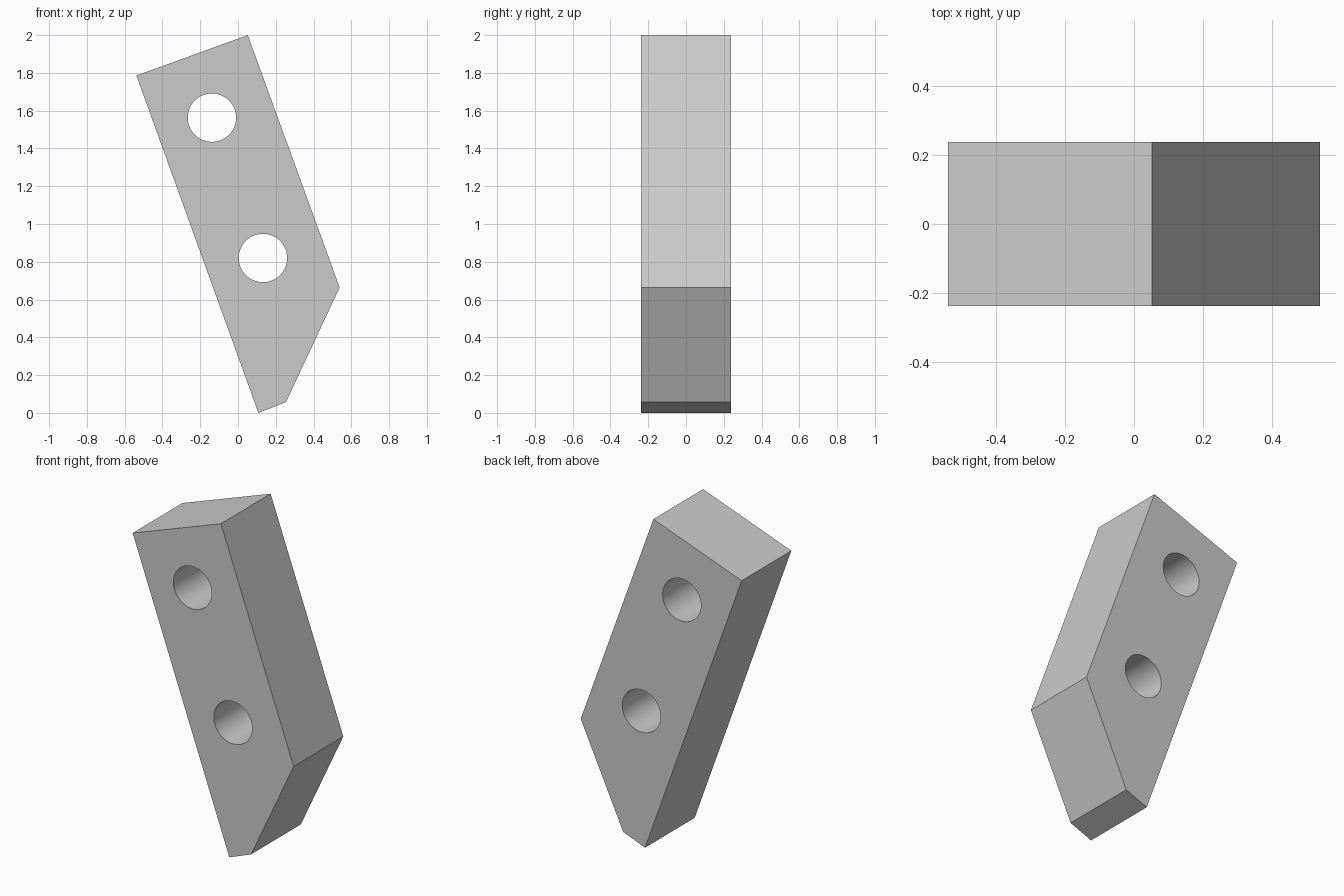
import bpy
import bmesh
import math

cube = bpy.data.objects.get("Cube")
if cube:
    bpy.data.objects.remove(cube, do_unlink=True)

HALF_DEPTH = 0.237
HOLE_RADIUS = 0.128
OUTLINE = [(-0.538, 1.786), (0.052, 2.0), (0.538, 0.664), (0.254, 0.057), (0.108, 0.0)]
HOLES = {"upper": (-0.138, 1.563), "lower": (0.132, 0.82)}

# Plain grey material
grey = bpy.data.materials.new("light grey")
grey.use_nodes = True
colour = (0.6, 0.6, 0.6, 1)
grey.diffuse_color = colour
grey.node_tree.nodes["Principled BSDF"].inputs["Base Color"].default_value = colour

# Slanted bar with a chamfered tip, extruded from its outline
bm = bmesh.new()
face = bm.faces.new([bm.verts.new((x, -HALF_DEPTH, z)) for x, z in OUTLINE])
back = bmesh.ops.extrude_face_region(bm, geom=[face])["geom"]
back_verts = [v for v in back if isinstance(v, bmesh.types.BMVert)]
bmesh.ops.translate(bm, verts=back_verts, vec=(0, 2 * HALF_DEPTH, 0))
bmesh.ops.recalc_face_normals(bm, faces=bm.faces)
mesh = bpy.data.meshes.new("chamfered_bar")
bm.to_mesh(mesh)
bm.free()
mesh.materials.append(grey)
bar = bpy.data.objects.new("chamfered_bar", mesh)
bpy.context.collection.objects.link(bar)


def drill(name, x, z):
    """Cut a round through hole along y and discard the cutter."""
    bpy.ops.mesh.primitive_cylinder_add(
        vertices=64, radius=HOLE_RADIUS, depth=4 * HALF_DEPTH,
        location=(x, 0, z), rotation=(math.pi / 2, 0, 0))
    cutter = bpy.context.object
    cutter.name = name + "_hole_cutter"
    cutter.hide_render = True
    cutter.data.materials.append(grey)
    cut = bar.modifiers.new(name + "_hole", "BOOLEAN")
    cut.operation = "DIFFERENCE"
    cut.solver = "EXACT"
    cut.object = cutter
    bpy.context.view_layer.objects.active = bar
    bpy.ops.object.modifier_apply(modifier=cut.name)
    bpy.data.objects.remove(cutter, do_unlink=True)


# Two bolt holes
for name, (x, z) in HOLES.items():
    drill(name, x, z)

# Smooth hole walls, sharp outer edges
bpy.ops.object.select_all(action="DESELECT")
bar.select_set(True)
bpy.context.view_layer.objects.active = bar
bpy.ops.object.shade_smooth_by_angle(angle=math.radians(20))
